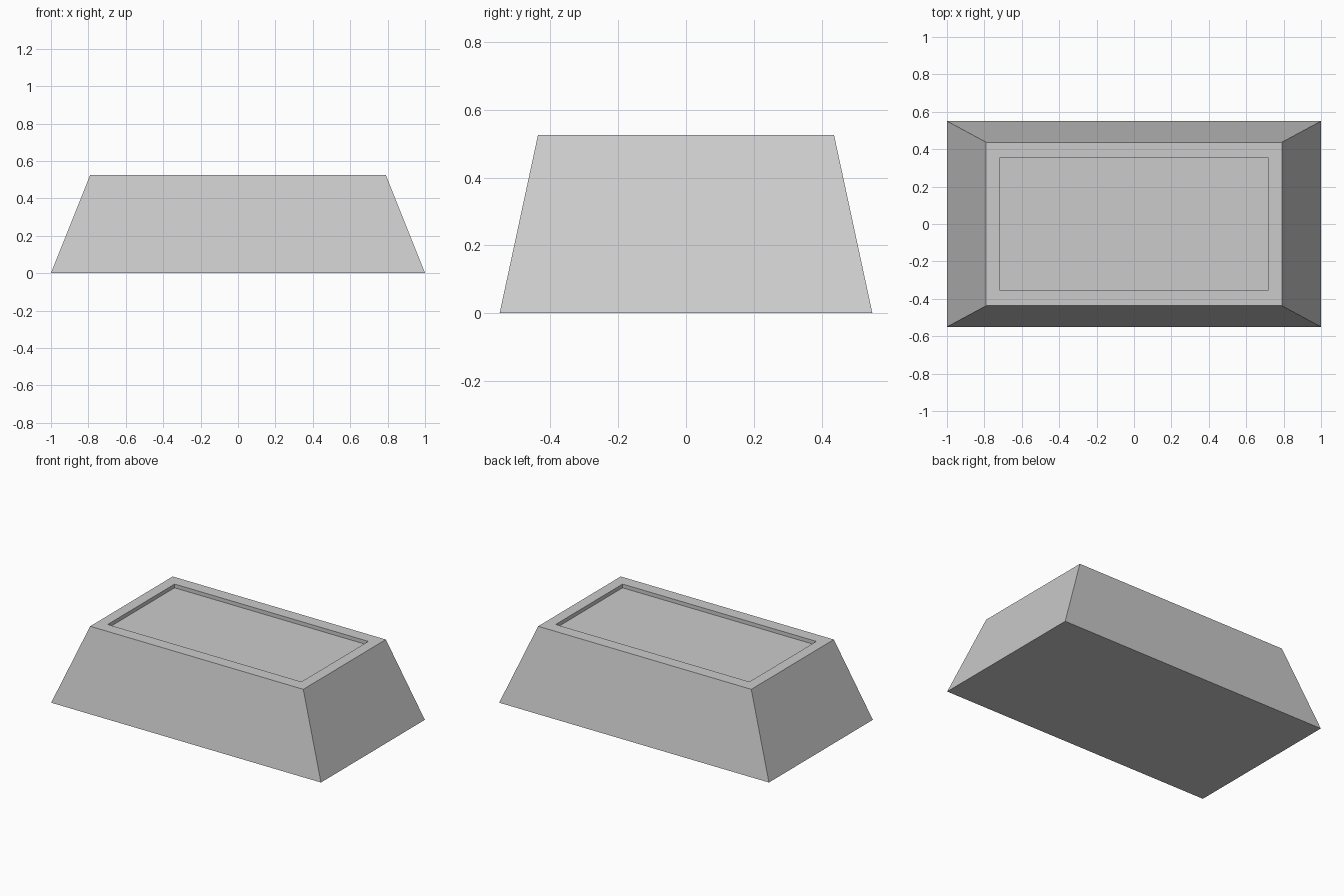
import bpy, bmesh

if "Cube" in bpy.data.objects:
    bpy.data.objects.remove(bpy.data.objects["Cube"])

HEIGHT, FLOOR = 0.525, 0.5


def ring(bm, hx, hy, z):
    """Rectangular loop of vertices."""
    return [bm.verts.new((sx * hx, sy * hy, z))
            for sx, sy in ((-1, -1), (1, -1), (1, 1), (-1, 1))]


# Tapered block: outer base, outer top, recess lip, recess floor
bm = bmesh.new()
rings = [ring(bm, *r) for r in ((1.0, 0.55, 0.0),
                                (0.79, 0.437, HEIGHT),
                                (0.718, 0.354, HEIGHT),
                                (0.718, 0.354, FLOOR))]
for a, b in zip(rings, rings[1:]):
    for i in range(4):
        j = (i + 1) % 4
        bm.faces.new((a[i], a[j], b[j], b[i]))

# Underside and recess floor
bm.faces.new(rings[0][::-1])
bm.faces.new(rings[-1])
bmesh.ops.recalc_face_normals(bm, faces=bm.faces)

mesh = bpy.data.meshes.new("tapered_block")
bm.to_mesh(mesh)
bm.free()
bpy.context.collection.objects.link(bpy.data.objects.new("tapered_block", mesh))
